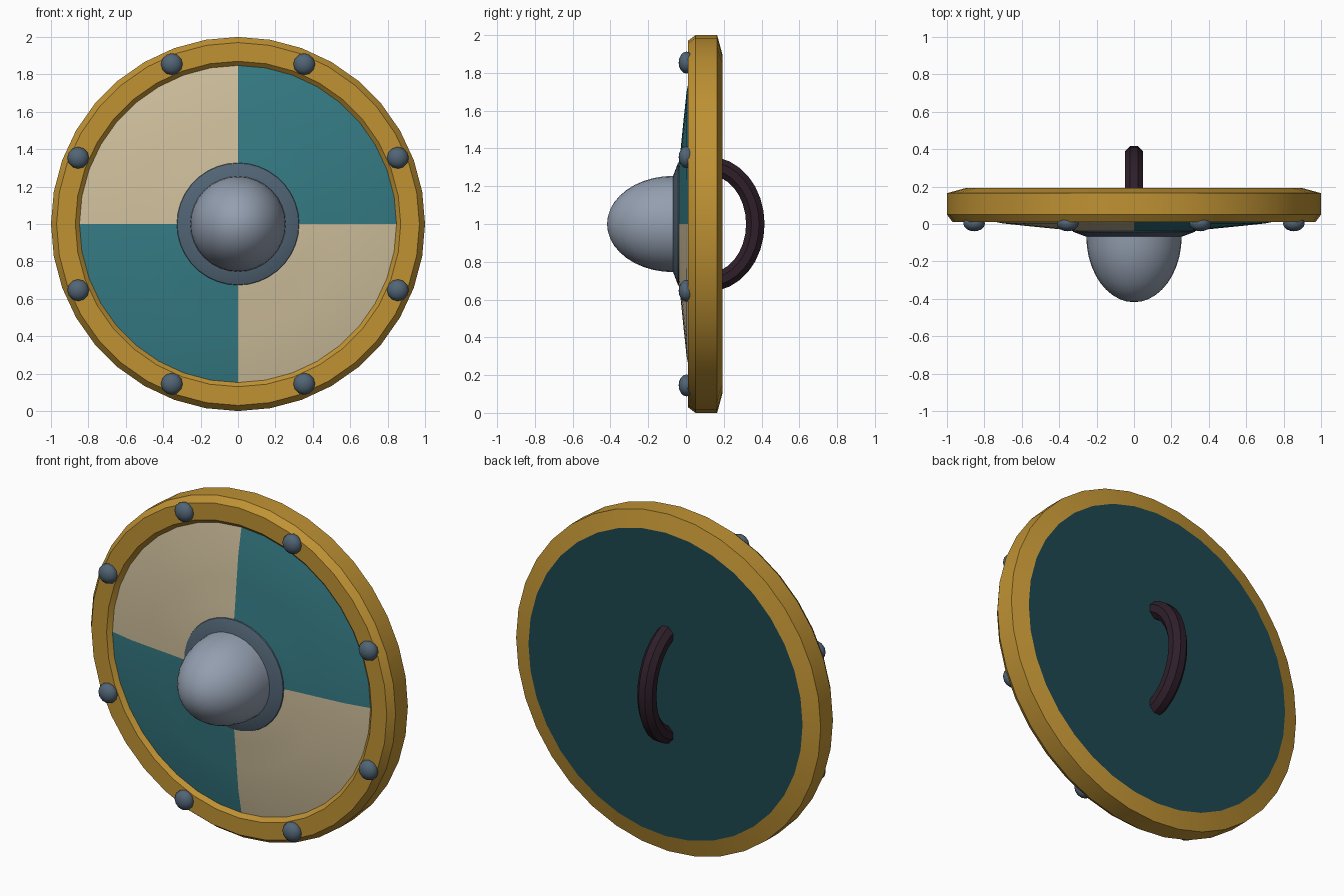
import bpy, math
from mathutils import Matrix, Vector

if "Cube" in bpy.data.objects:
    bpy.data.objects.remove(bpy.data.objects["Cube"])


def material(name, rgb):
    m = bpy.data.materials.new(name)
    m.diffuse_color = (*[(c / 255) ** 2.2 for c in rgb], 1)
    m.use_nodes = True
    m.node_tree.nodes["Principled BSDF"].inputs["Base Color"].default_value = m.diffuse_color
    return m


gold = material("gold", (190, 145, 55))
teal = material("teal", (56, 122, 131))
dark_teal = material("dark_teal", (34, 74, 80))
cream = material("cream", (206, 190, 155))
steel = material("steel", (146, 157, 174))
iron = material("dark_iron", (82, 100, 116))
leather = material("dark_leather", (50, 36, 46))


def make(name, verts, faces, mats, angle=30):
    mesh = bpy.data.meshes.new(name)
    mesh.from_pydata(verts, [], faces)
    ob = bpy.data.objects.new(name, mesh)
    bpy.context.collection.objects.link(ob)
    for m in mats:
        mesh.materials.append(m)
    bpy.ops.object.select_all(action='DESELECT')
    ob.select_set(True)
    bpy.context.view_layer.objects.active = ob
    bpy.ops.object.mode_set(mode='EDIT')
    bpy.ops.mesh.select_all(action='SELECT')
    bpy.ops.mesh.remove_doubles(threshold=1e-5)
    bpy.ops.mesh.normals_make_consistent(inside=False)
    bpy.ops.object.mode_set(mode='OBJECT')
    bpy.ops.object.shade_smooth_by_angle(angle=math.radians(angle))
    return ob


def lathe(name, profile, mats, n=36, closed=False, angle=30):
    """Spin (radius, y) points around the shield axis."""
    verts, faces, k = [], [], len(profile)
    for i in range(n):
        a = math.tau * i / n
        verts += [(r * math.cos(a), y, 1 + r * math.sin(a)) for r, y in profile]
    for i in range(n):
        j = (i + 1) % n
        for p in range(k if closed else k - 1):
            q = (p + 1) % k
            faces.append((i * k + p, i * k + q, j * k + q, j * k + p))
    return make(name, verts, faces, mats, angle)


# Rim with bevelled edges
lathe("rim", [(0.84, 0.04), (0.87, 0.01), (0.97, 0.01), (1.0, 0.05),
              (1.0, 0.165), (0.9, 0.192), (0.84, 0.18)], [gold], closed=True, angle=20)

# Domed board, front quartered in two colours, back plain
board = lathe("board", [(0, -0.045), (0.3, -0.04), (0.4, -0.028), (0.55, -0.013), (0.7, 0.003),
                        (0.86, 0.035), (0.9, 0.1), (0.9, 0.192), (0, 0.192)],
              [teal, cream, dark_teal])
for f in board.data.polygons:
    c = f.center
    if c.y > 0.15:
        f.material_index = 2
    else:
        f.material_index = 1 if c.x * (c.z - 1) < 0 else 0

# Boss: sloped collar and rounded dome
lathe("boss_collar", [(0.33, -0.03), (0.325, -0.042), (0.255, -0.068), (0, -0.068)], [iron])
dome = [(0.255 * math.cos(t * math.pi / 20), -0.065 - 0.353 * math.sin(t * math.pi / 20))
        for t in range(10)] + [(0, -0.418)]
lathe("boss_dome", dome, [steel], n=32)

# Eight rivets around the rim
for i in range(8):
    a = math.radians(22.5 + 45 * i)
    bpy.ops.mesh.primitive_uv_sphere_add(segments=12, ring_count=8, radius=1)
    rivet = bpy.context.object
    rivet.name = f"rivet_{i + 1}"
    rivet.data.transform(Matrix.LocRotScale(
        Vector((0.925 * math.cos(a), 0.003, 1 + 0.925 * math.sin(a))),
        Matrix.Rotation(math.pi / 2, 3, 'X'), Vector((0.058, 0.058, 0.042))))
    rivet.data.materials.append(iron)
    bpy.ops.object.shade_smooth_by_angle(angle=math.radians(40))

# Curved grip on the back, an eight-sided tube swept along an arc
steps, sides, tube = 14, 8, 0.053
verts, faces = [], []
for s in range(steps + 1):
    t = math.radians(-80 + 160 * s / steps)
    centre = Vector((0, 0.12 + 0.247 * math.cos(t), 1 + 0.308 * math.sin(t)))
    out = Vector((0, math.cos(t) / 0.247, math.sin(t) / 0.308)).normalized()
    for k in range(sides):
        b = math.tau * (k + 0.5) / sides
        verts.append(centre + tube * (out * math.cos(b) + Vector((1, 0, 0)) * math.sin(b)))
for s in range(steps):
    for k in range(sides):
        m = (k + 1) % sides
        faces.append((s * sides + k, s * sides + m, (s + 1) * sides + m, (s + 1) * sides + k))
faces += [tuple(range(sides)), tuple(range(steps * sides, (steps + 1) * sides))]
make("grip", verts, faces, [leather], 30)
